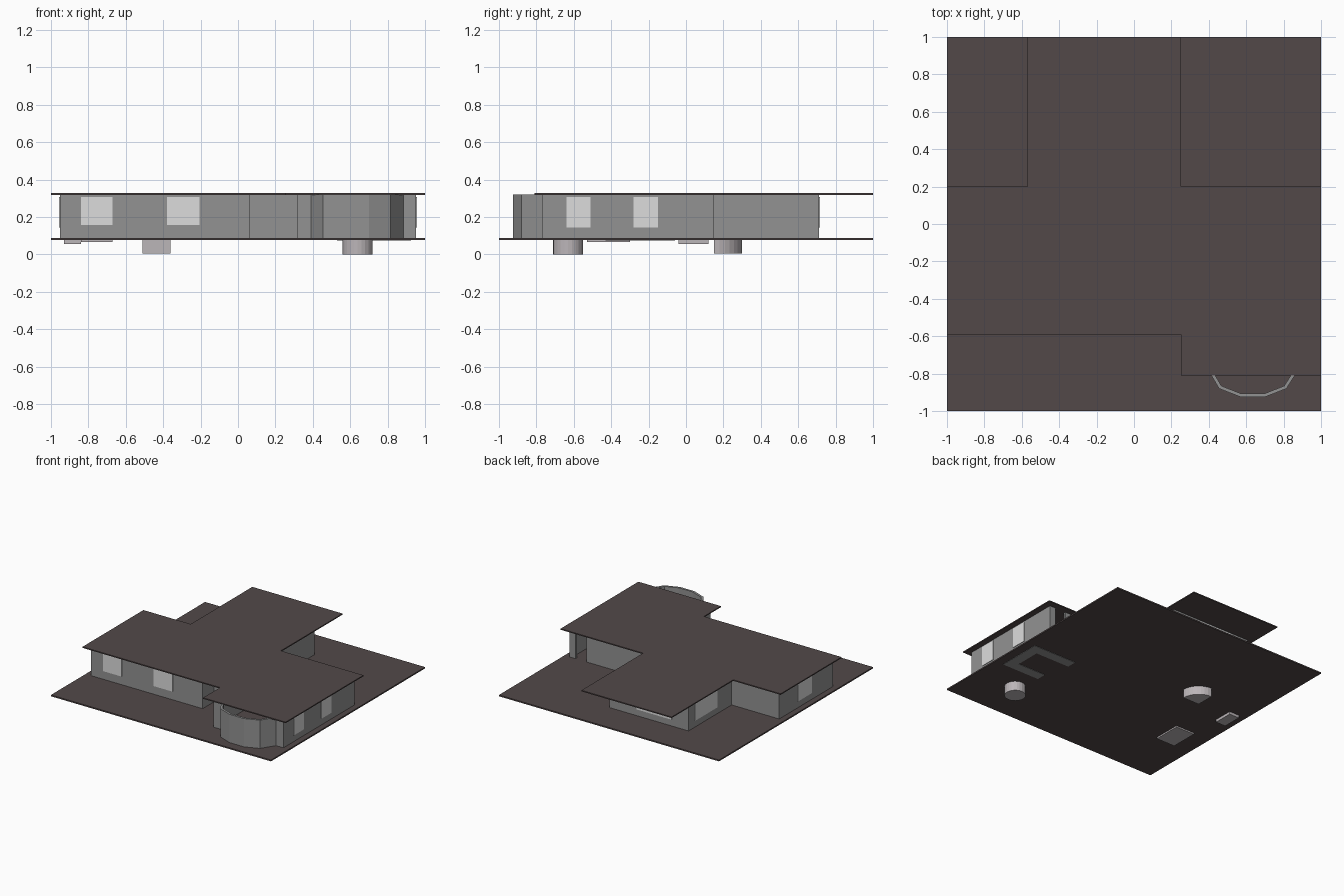
import bpy, bmesh, math
from mathutils import Vector

if "Cube" in bpy.data.objects:
    bpy.data.objects.remove(bpy.data.objects["Cube"])


def material(name, rgb):
    m = bpy.data.materials.new(name)
    m.diffuse_color = (*rgb, 1)
    m.use_nodes = True
    m.node_tree.nodes["Principled BSDF"].inputs["Base Color"].default_value = m.diffuse_color
    return m


SLAB = material("dark_brown", (0.085, 0.066, 0.066))
WALL = material("wall_grey", (0.29, 0.29, 0.29))
GLASS = material("pale_window", (0.72, 0.72, 0.72))
FURN = material("light_grey", (0.50, 0.465, 0.48))


def finish(name, bm, mat):
    bmesh.ops.recalc_face_normals(bm, faces=bm.faces)
    me = bpy.data.meshes.new(name)
    bm.to_mesh(me)
    bm.free()
    me.materials.append(mat)
    ob = bpy.data.objects.new(name, me)
    bpy.context.collection.objects.link(ob)
    return ob


def prism(name, pts, z0, z1, mat):
    """Extrude a flat outline between two heights."""
    bm = bmesh.new()
    f = bm.faces.new([bm.verts.new((x, y, z0)) for x, y in pts])
    ext = bmesh.ops.extrude_face_region(bm, geom=[f])
    up = [v for v in ext["geom"] if isinstance(v, bmesh.types.BMVert)]
    bmesh.ops.translate(bm, verts=up, vec=(0, 0, z1 - z0))
    return finish(name, bm, mat)


def box(name, x0, x1, y0, y1, z0, z1, mat):
    return prism(name, [(x0, y0), (x1, y0), (x1, y1), (x0, y1)], z0, z1, mat)


def inner_line(pts, t):
    """Mitred inward offset of an open counter-clockwise path."""
    p = [Vector(q) for q in pts]
    out = []
    for i, q in enumerate(p):
        ns = []
        if i > 0:
            d = (q - p[i - 1]).normalized()
            ns.append(Vector((-d.y, d.x)))
        if i < len(p) - 1:
            d = (p[i + 1] - q).normalized()
            ns.append(Vector((-d.y, d.x)))
        m = (ns[0] + ns[-1]).normalized()
        out.append(tuple(q + m * (t / m.dot(ns[0]))))
    return out


# ground slab and overhanging flat roof
box("ground_slab", -1, 1, -1, 1, 0.078, 0.089, SLAB)
roof = [(-1, -0.59), (0.25, -0.59), (0.25, -0.81), (1, -0.81), (1, 0.2),
        (0.25, 0.2), (0.25, 1), (-0.57, 1), (-0.57, 0.2), (-1, 0.2)]
prism("roof_slab", roof, 0.319, 0.328, SLAB)

# outer walls with front bay, open at the rear doorway
bay = [(0.39, -0.77), (0.455, -0.88), (0.57, -0.925),
       (0.70, -0.925), (0.815, -0.88), (0.885, -0.77)]
path = [(0.80, 0.15), (0.2, 0.15), (0.2, 0.71), (-0.52, 0.71), (-0.52, 0.15),
        (-0.952, 0.15), (-0.952, -0.55), (0.064, -0.55), (0.064, -0.40),
        (0.315, -0.40), (0.315, -0.77)] + bay + [(0.952, -0.77), (0.952, 0.15), (0.90, 0.15)]
prism("outer_walls", path + inner_line(path, 0.018)[::-1], 0.085, 0.321, WALL)

# front door in the recess
box("front_door", 0.15, 0.23, -0.406, -0.398, 0.10, 0.305, WALL)

# window plates: front, right, left and back
for i, (a, b) in enumerate([(-0.84, -0.67), (-0.38, -0.205)]):
    box(f"front_window_{i}", a, b, -0.555, -0.547, 0.158, 0.308, GLASS)
for i, (a, b) in enumerate([(-0.64, -0.51), (-0.28, -0.15)]):
    box(f"right_window_{i}", 0.949, 0.957, a, b, 0.143, 0.308, GLASS)
box("left_window", -0.957, -0.949, -0.27, -0.09, 0.143, 0.308, GLASS)
box("rear_wing_window", -0.525, -0.517, 0.34, 0.63, 0.143, 0.308, GLASS)
box("back_window", -0.37, -0.05, 0.707, 0.716, 0.143, 0.308, GLASS)


# furniture that pokes through the slab
def arc(cx, cy, r, a0, a1, n):
    return [(cx + r * math.cos(a0 + (a1 - a0) * i / n),
             cy + r * math.sin(a0 + (a1 - a0) * i / n)) for i in range(n + 1)]


prism("round_table", arc(0.64, -0.63, 0.08, 0, 2 * math.pi, 24)[:-1], 0, 0.11, FURN)
prism("corner_unit", [(-0.51, 0.15)] + arc(-0.51, 0.15, 0.15, 0, math.pi / 2, 8),
      0.006, 0.12, FURN)
box("bed", -0.84, -0.67, -0.53, -0.30, 0.066, 0.13, FURN)
box("side_cabinet", -0.93, -0.84, -0.04, 0.12, 0.056, 0.13, FURN)
counter = [(0.53, -0.06), (0.53, -0.14), (0.84, -0.14), (0.84, -0.35),
           (0.585, -0.35), (0.585, -0.43), (0.925, -0.43), (0.925, -0.06)]
prism("kitchen_counter", counter, 0.075, 0.15, WALL)
